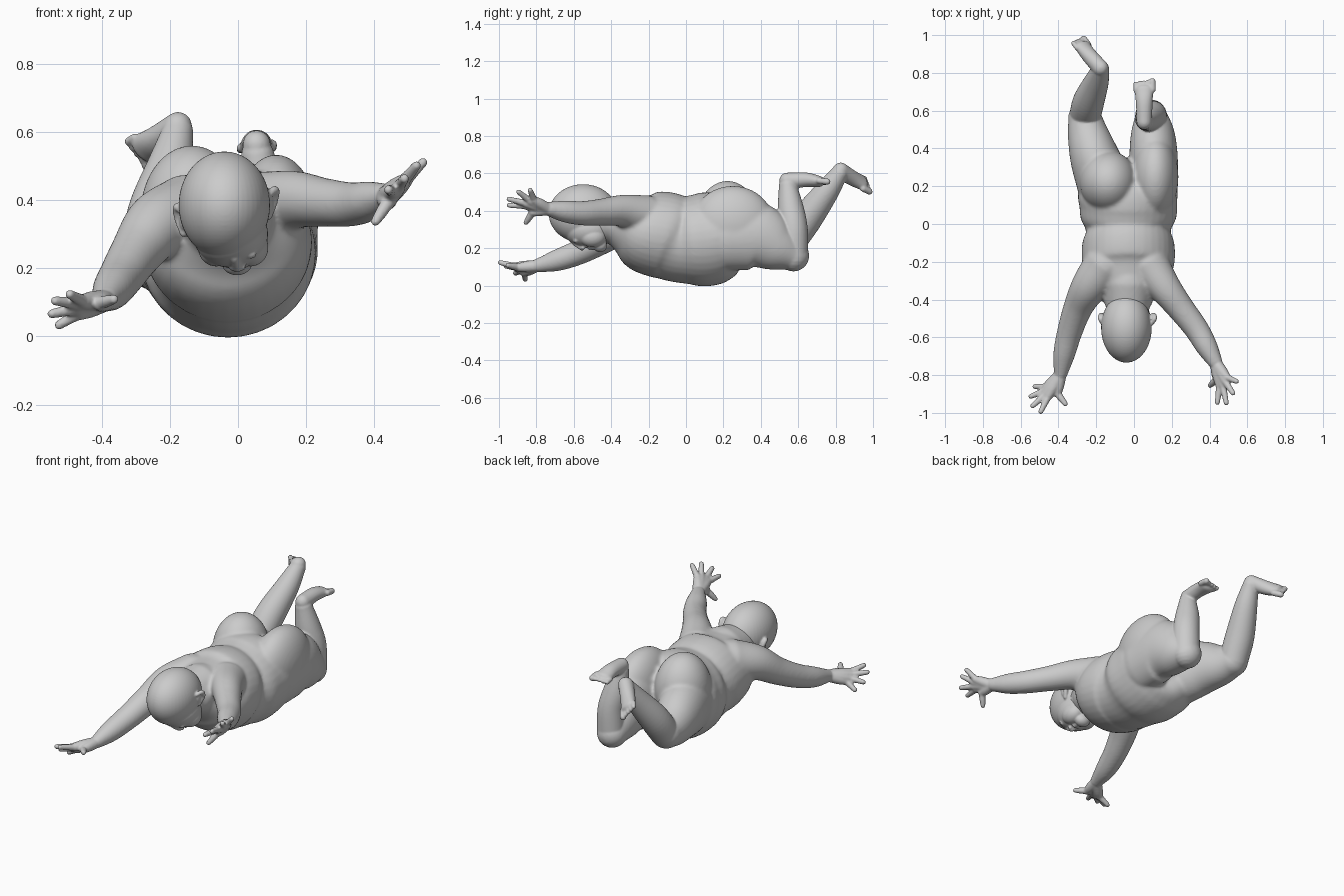
import bpy, bmesh, math
from mathutils import Vector, Matrix

SEG = 36


def ball(bm, c, r):
    """Ellipsoid with centre c and radii r."""
    r = (r, r, r) if isinstance(r, float) else r
    m = Matrix.Translation(c) @ Matrix.Diagonal((*r, 1))
    bmesh.ops.create_uvsphere(bm, u_segments=48, v_segments=32, radius=1, matrix=m)


def tube(bm, pts, steps=6, wide=(1, 0, 0)):
    """Round-ended loft through sections (x, y, z, half width[, half height])."""
    p = [Vector(q if len(q) == 5 else (*q, q[3])) for q in pts]
    p = [p[0] * 2 - p[1]] + p + [p[-1] * 2 - p[-2]]
    path = []
    for i in range(1, len(p) - 2):
        a, b, c, d = p[i - 1:i + 3]
        for k in range(steps):
            t = k / steps
            path.append(0.5 * (2 * b + (c - a) * t + (2 * a - 5 * b + 4 * c - d) * t * t
                               + (3 * b - a - 3 * c + d) * t ** 3))
    path.append(p[-2])
    pos = [Vector(q[:3]) for q in path]
    n = len(path)
    tan = [(pos[min(i + 1, n - 1)] - pos[max(i - 1, 0)]).normalized() for i in range(n)]
    secs = [(pos[i], tan[i], path[i][3], path[i][4]) for i in range(n)]

    def dome(s, sign):
        c, t, a, b = s
        return [(c + t * sign * min(a, b) * math.sin(w), t, a * math.cos(w), b * math.cos(w))
                for w in (0.3, 0.6, 0.9, 1.2, 1.45)]
    secs = dome(secs[0], -1)[::-1] + secs + dome(secs[-1], 1)
    rings = []
    wide = Vector(wide)
    for c, t, a, b in secs:
        side = (wide - t * t.dot(wide)).normalized()
        up = t.cross(side)
        rings.append([bm.verts.new(c + side * a * math.cos(w) + up * b * math.sin(w))
                      for w in (2 * math.pi * k / SEG for k in range(SEG))])
    for r, s in zip(rings, rings[1:]):
        for k in range(SEG):
            j = (k + 1) % SEG
            bm.faces.new((r[k], r[j], s[j], s[k]))
    bm.faces.new(rings[0][::-1])
    bm.faces.new(rings[-1])


def hand(bm, wrist, palm, tips):
    """Palm webbed from wrist to knuckles; the last tip is the thumb."""
    wrist, palm = Vector(wrist), Vector(palm)
    for i, tip in enumerate(tips):
        tip = Vector(tip)
        thumb = i == len(tips) - 1
        knuckle = palm.lerp(tip, 0.35)
        tube(bm, [(*wrist, 0.032), (*wrist.lerp(knuckle, 0.6), 0.029), (*knuckle, 0.022)], 4)
        end = knuckle.lerp(tip, 0.92)
        tube(bm, [(*knuckle, 0.019), (*knuckle.lerp(end, 0.5), 0.0175 if thumb else 0.016),
                  (*end, 0.0135)], 4)


def foot(bm, heel, mid, front, wide, big):
    """Heel, flattened sole and a row of toes; big = index of the big toe."""
    h, m, f = Vector(heel), Vector(mid), Vector(front)
    tube(bm, [(*h, 0.041, 0.044), (*m, 0.044, 0.039), (*f, 0.05, 0.03)], 6, wide)
    d = (f - m).normalized()
    side = Vector(wide)
    side = (side - d * d.dot(side)).normalized()
    for k in range(5):
        r = 0.017 if k == big else 0.0125
        base = f + side * (k - 2) * 0.0225
        reach = 0.045 - 0.003 * abs(k - big)
        tube(bm, [(*base, r), (*(base + d * reach), r)], 3)


def finish(bm, name, voxel, smooth):
    """Fuse all overlapping pieces into one smooth skin."""
    bmesh.ops.recalc_face_normals(bm, faces=bm.faces)
    me = bpy.data.meshes.new(name)
    bm.to_mesh(me)
    bm.free()
    ob = bpy.data.objects.new(name, me)
    bpy.context.collection.objects.link(ob)
    rm = ob.modifiers.new("fuse", 'REMESH')
    rm.mode = 'VOXEL'
    rm.voxel_size = voxel
    sm = ob.modifiers.new("soften", 'SMOOTH')
    sm.factor = 0.5
    sm.iterations = smooth
    bpy.ops.object.select_all(action='DESELECT')
    ob.select_set(True)
    bpy.context.view_layer.objects.active = ob
    bpy.ops.object.convert(target='MESH')
    bpy.ops.object.shade_smooth()
    return bpy.context.view_layer.objects.active


core = bmesh.new()
# Torso with round belly and folds at the waist
tube(core, [(-0.03, -0.38, 0.34, 0.135, 0.12), (-0.03, -0.31, 0.32, 0.2, 0.165),
            (-0.03, -0.22, 0.287, 0.242, 0.217), (-0.03, -0.11, 0.267, 0.245, 0.234),
            (-0.03, -0.04, 0.243, 0.224, 0.225), (-0.03, 0.03, 0.243, 0.253, 0.24),
            (-0.03, 0.10, 0.247, 0.259, 0.251), (-0.035, 0.18, 0.262, 0.262, 0.24),
            (-0.04, 0.25, 0.275, 0.22, 0.195), (-0.03, 0.28, 0.28, 0.07, 0.09)])
# Neck
tube(core, [(-0.03, -0.32, 0.345, 0.14), (-0.035, -0.46, 0.345, 0.112)])
# Buttocks and thighs
ball(core, (-0.135, 0.222, 0.355), (0.152, 0.165, 0.205))
ball(core, (0.112, 0.25, 0.33), (0.123, 0.22, 0.203))
tube(core, [(-0.16, 0.22, 0.27, 0.145, 0.18), (-0.207, 0.35, 0.275, 0.132, 0.16),
            (-0.242, 0.47, 0.255, 0.11, 0.122), (-0.26, 0.56, 0.25, 0.09, 0.092)])
tube(core, [(0.105, 0.22, 0.26, 0.13, 0.18), (0.103, 0.38, 0.262, 0.127, 0.181),
            (0.098, 0.49, 0.205, 0.113, 0.133), (0.09, 0.575, 0.16, 0.085, 0.085)])
# Arms reaching forward
tube(core, [(0.08, -0.22, 0.375, 0.11), (0.165, -0.34, 0.4, 0.086), (0.25, -0.45, 0.393, 0.072),
            (0.33, -0.555, 0.387, 0.065), (0.385, -0.65, 0.397, 0.058),
            (0.43, -0.73, 0.41, 0.04)])
tube(core, [(-0.15, -0.22, 0.355, 0.12), (-0.235, -0.33, 0.325, 0.098),
            (-0.295, -0.44, 0.25, 0.078), (-0.34, -0.57, 0.18, 0.067),
            (-0.37, -0.69, 0.135, 0.058), (-0.388, -0.79, 0.108, 0.038)])
core = finish(core, "core", 0.01, 6)

# Body: softened core plus shins, feet and hands
body = bmesh.new()
body.from_mesh(core.data)
bpy.data.objects.remove(core)
tube(body, [(-0.26, 0.57, 0.25, 0.083), (-0.24, 0.65, 0.365, 0.083),
            (-0.2, 0.75, 0.5, 0.066), (-0.177, 0.82, 0.6, 0.046)])
foot(body, (-0.177, 0.825, 0.616), (-0.235, 0.89, 0.575), (-0.272, 0.94, 0.551),
     (0.06, 0.03, -0.08), 4)
tube(body, [(0.095, 0.575, 0.155, 0.079), (0.095, 0.575, 0.3, 0.076),
            (0.075, 0.56, 0.41, 0.07), (0.058, 0.545, 0.53, 0.049)])
foot(body, (0.055, 0.54, 0.56), (0.054, 0.64, 0.566), (0.053, 0.71, 0.557),
     (1, 0, 0.1), 4)
hand(body, (0.435, -0.74, 0.41), (0.46, -0.8, 0.425),
     [(0.547, -0.835, 0.515), (0.527, -0.9, 0.505), (0.49, -0.955, 0.465),
      (0.44, -0.953, 0.43), (0.4, -0.858, 0.332)])
hand(body, (-0.39, -0.8, 0.105), (-0.43, -0.865, 0.09),
     [(-0.53, -0.86, 0.03), (-0.552, -0.915, 0.065), (-0.542, -0.968, 0.105),
      (-0.497, -1.0, 0.125), (-0.36, -0.957, 0.11)])
finish(body, "body", 0.0062, 2)

# Head with the face tilted downward
head = bmesh.new()
ball(head, (-0.04, -0.55, 0.385), (0.134, 0.184, 0.157))
ball(head, (-0.022, -0.52, 0.3), (0.11, 0.135, 0.098))
ball(head, (-0.003, -0.46, 0.215), (0.045, 0.038, 0.036))
for s in (-1, 1):
    ball(head, (-0.014 + s * 0.05, -0.5, 0.26), (0.053, 0.07, 0.055))           # cheeks
    ball(head, (-0.012 + s * 0.045, -0.588, 0.241), (0.022, 0.015, 0.014))      # eyelids
    ball(head, (-0.002 + s * 0.014, -0.55, 0.203), 0.011)                       # nostrils
    # Ears
    c = Vector((-0.035 + s * 0.138, -0.51, 0.368 + s * 0.025))
    tube(head, [(*(c + Vector((-s * 0.015, 0.01, -0.04))), 0.013),
                (*(c + Vector((0, 0.028, 0))), 0.013),
                (*(c + Vector((s * 0.006, 0.01, 0.035))), 0.013),
                (*(c + Vector((-s * 0.01, -0.02, 0.025))), 0.01)])
    ball(head, c + Vector((-s * 0.012, 0.005, 0)), (0.012, 0.025, 0.035))
# Nose and lips
tube(head, [(-0.009, -0.6, 0.228, 0.012), (-0.003, -0.556, 0.202, 0.015)])
for y, w in ((-0.516, 0.026), (-0.499, 0.022)):
    ball(head, (-0.001, y, 0.203), (w, 0.009, 0.013))
finish(head, "head", 0.005, 5)
